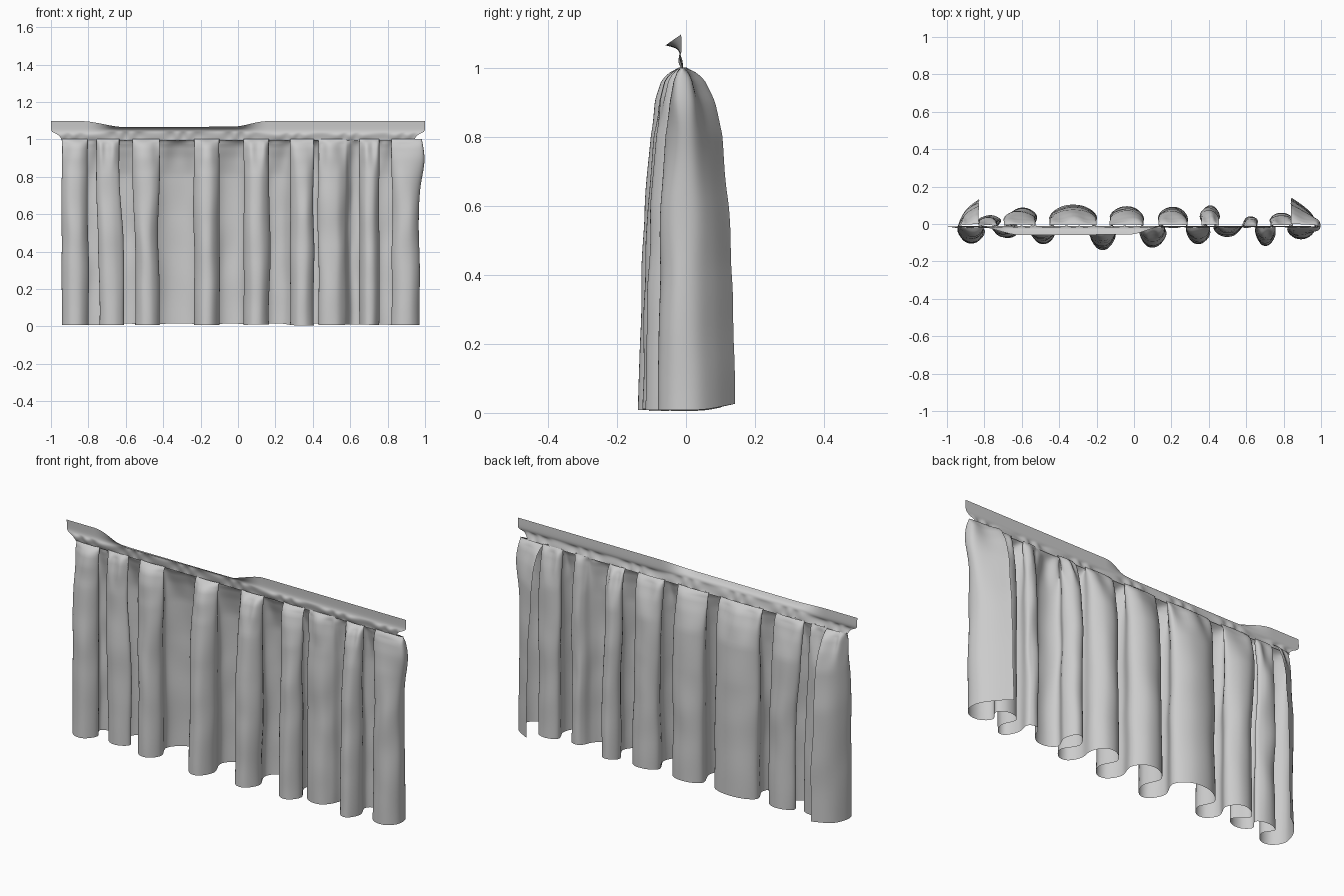
import bpy, math
from mathutils import Vector, noise

if "Cube" in bpy.data.objects:
    bpy.data.objects.remove(bpy.data.objects["Cube"])


def smooth(a, b, x):
    t = max(0.0, min(1.0, (x - a) / (b - a)))
    return t * t * (3 - 2 * t)


def spline(keys, t):
    """Smooth curve through control points, t in 0..1."""
    n = len(keys) - 1
    i = min(int(t * n), n - 1)
    f = t * n - i
    p0, p1, p2, p3 = (Vector(keys[max(0, min(n, i + k))]) for k in (-1, 0, 1, 2))
    return 0.5 * (2 * p1 + (p2 - p0) * f + (2 * p0 - 5 * p1 + 4 * p2 - p3) * f * f
                  + (3 * p1 - p0 - 3 * p2 + p3) * f ** 3)


def sheet(name, cols, rows, point):
    """Open cloth grid made from point(u, v)."""
    verts = [point(i / cols, j / rows) for j in range(rows + 1) for i in range(cols + 1)]
    w = cols + 1
    faces = [(j * w + i, j * w + i + 1, (j + 1) * w + i + 1, (j + 1) * w + i)
             for j in range(rows) for i in range(cols)]
    mesh = bpy.data.meshes.new(name)
    mesh.from_pydata(verts, [], faces)
    mesh.polygons.foreach_set("use_smooth", [True] * len(faces))
    obj = bpy.data.objects.new(name, mesh)
    bpy.context.collection.objects.link(obj)
    return obj


# Folds at the hem: left, right, depth (negative bulges to the front)
folds = [(-0.94, -0.80, -0.105), (-0.83, -0.71, 0.045), (-0.74, -0.61, -0.075),
         (-0.67, -0.52, 0.088), (-0.55, -0.42, -0.108), (-0.45, -0.20, 0.104),
         (-0.235, -0.10, -0.14), (-0.13, 0.05, 0.095), (0.03, 0.165, -0.127),
         (0.13, 0.285, 0.092), (0.28, 0.405, -0.108), (0.36, 0.455, 0.10),
         (0.43, 0.57, -0.068), (0.59, 0.66, 0.04), (0.65, 0.755, -0.118),
         (0.73, 0.85, 0.06), (0.82, 0.965, -0.082)]
path = [(-0.83, 0.132), (-0.89, 0.085), (-0.925, 0.03)]
for l, r, d in folds:
    e = 0.29 * (r - l)
    path += [(l, 0.4 * d), (l + e, 0.93 * d), (r - e, 0.93 * d), (r, 0.4 * d)]
path += [(0.965, 0.03), (0.92, 0.085), (0.84, 0.142)]

# Fold depth by height
depth = [(0.0, 1.0), (0.3, 0.96), (0.6, 0.87), (0.8, 0.74), (0.9, 0.58),
         (0.96, 0.40), (0.985, 0.25), (1.0, 0.08)]


def depth_at(z):
    for (a, fa), (b, fb) in zip(depth, depth[1:]):
        if z <= b:
            return fa + (fb - fa) * (z - a) / (b - a)
    return depth[-1][1]


def drape_point(u, v):
    v = 1 - (1 - v) ** 1.6          # denser rows near the gathers
    p = spline(path, u)
    x, y = p.x, p.y
    hem = 0.008 + 0.15 * max(0, abs(y) - 0.02) * smooth(0.0, 0.14, y) + 0.005 * noise.noise((x * 4, 1, 0))
    z = hem + (1.002 - hem) * v
    # wandering folds and soft wrinkles, fading out at hem and gathers
    fade = math.sin(math.pi * v) ** 0.7
    y = y * depth_at(v) - 0.01 * smooth(0.8, 1, v)
    x += 0.014 * fade * noise.noise((u * 22, z * 2.2, 3))
    y += 0.009 * fade * noise.noise((u * 30, z * 5, 9))
    # left folds lean outwards a little towards the top
    x -= 0.025 * smooth(0.2, 0.95, z) * smooth(-0.84, -0.68, p.x) * (1 - smooth(-0.62, -0.46, p.x))
    # small puckers just under the stitching
    y += 0.007 * smooth(0.8, 0.95, v) * (1 - smooth(0.97, 1, v)) * math.sin(u * 230 + 3 * math.sin(u * 37))
    # puffed right side
    x += 0.025 * smooth(0.9, 0.97, p.x) * math.exp(-((z - 0.9) / 0.12) ** 2)
    return (x, y, z)


sheet("curtain_drape", 440, 44, drape_point)

# Header strip: upright profile and drooping profile (y, z)
upright = [(-0.01, 0.994), (-0.019, 1.025), (-0.013, 1.05), (-0.014, 1.098)]
droop = [(-0.01, 0.994), (-0.016, 1.03), (-0.026, 1.055), (-0.06, 1.066)]


def header_point(u, v):
    s = 2 * u - 1
    x = s * (0.945 + 0.055 * smooth(0.1, 0.7, v))
    w = smooth(-0.84, -0.6, x) * (1 - smooth(-0.03, 0.16, x))
    w *= 0.92 + 0.08 * x / -0.65
    p = spline(upright, v).lerp(spline(droop, v), w)
    bulge = math.sin(math.pi * min(1, v / 0.5))
    pucker = 0.004 * bulge * math.sin(x * 60 + 2 * math.sin(x * 21))
    return (x, p.x + pucker, p.y)


sheet("header_strip", 260, 14, header_point)
